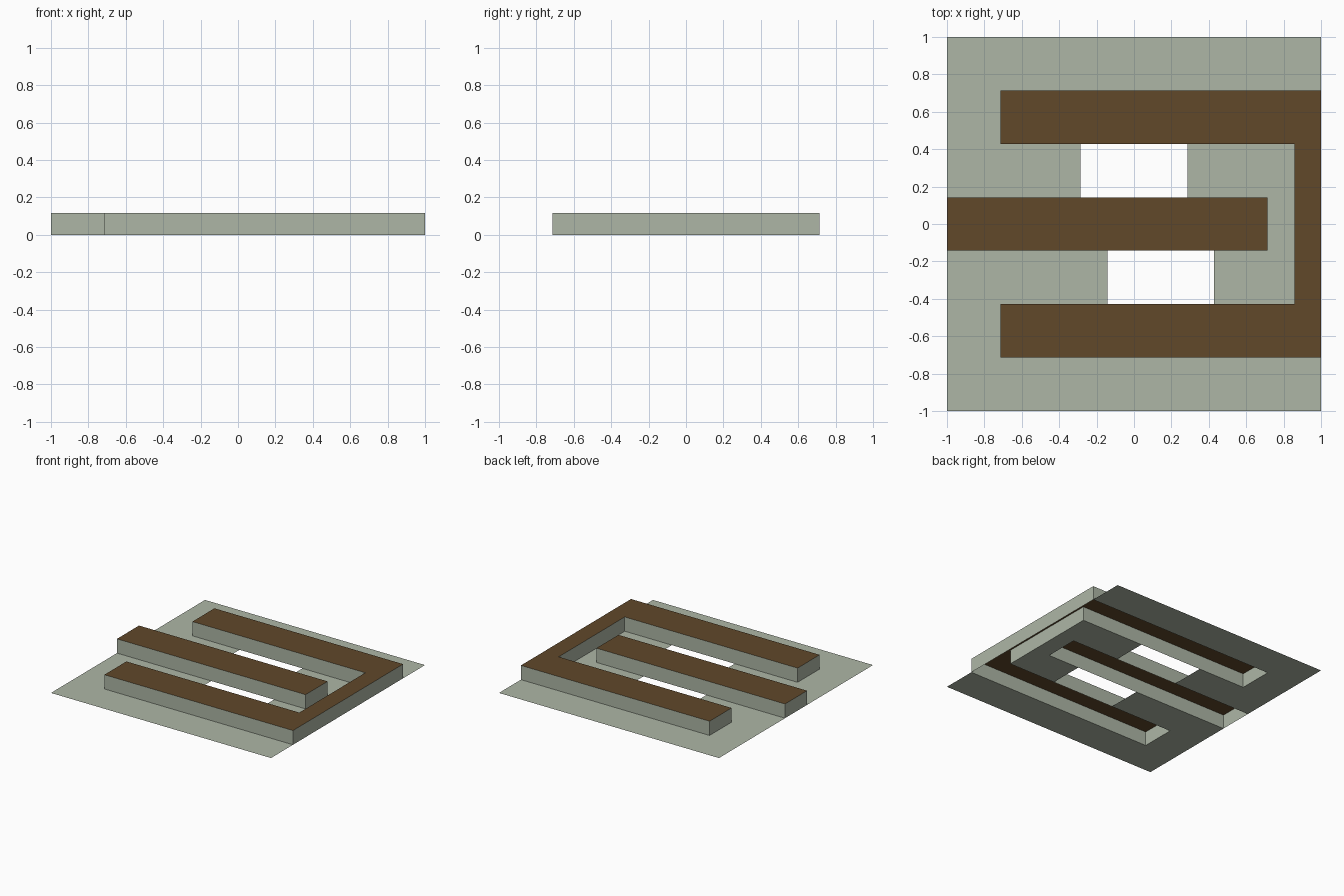
import bpy

if "Cube" in bpy.data.objects:
    bpy.data.objects.remove(bpy.data.objects["Cube"])

U = 1 / 7        # layout module
H = 0.117        # ridge height


def material(name, rgb):
    mat = bpy.data.materials.new(name)
    mat.diffuse_color = (*rgb, 1)
    mat.use_nodes = True
    mat.node_tree.nodes["Principled BSDF"].inputs["Base Color"].default_value = mat.diffuse_color
    return mat


green = material("pale_green", (0.42, 0.47, 0.38))
brown = material("brown", (0.119, 0.065, 0.023))


def build(name, faces, mat):
    """Flat-faced sheet object from a list of corner loops."""
    verts = [v for f in faces for v in f]
    index, start = [], 0
    for f in faces:
        index.append(range(start, start + len(f)))
        start += len(f)
    mesh = bpy.data.meshes.new(name)
    mesh.from_pydata(verts, [], index)
    mesh.materials.append(mat)
    obj = bpy.data.objects.new(name, mesh)
    bpy.context.collection.objects.link(obj)


def loop(points, z):
    return [(x * U, y * U, z) for x, y in points]


def ridge(name, outline):
    # Brown cap over an open-bottomed ring of walls
    build(name + "_top", [loop(outline, H)], brown)
    walls = []
    for a, b in zip(outline, outline[1:] + outline[:1]):
        walls.append(loop((a, b), 0) + loop((b, a), H))
    build(name + "_walls", walls, green)


# Ground sheet, left open under the ridges and at the two windows
strips = [(-7, -7, 7, -5), (-7, -5, -5, -3), (-7, -3, -1, -1), (3, -3, 6, -1),
          (5, -1, 6, 1), (-7, 1, -2, 3), (2, 1, 6, 3), (-7, 3, -5, 5),
          (-7, 5, 7, 7)]
build("ground_sheet",
      [loop([(a, b), (c, b), (c, d), (a, d)], 0) for a, b, c, d in strips], green)

# U-shaped ridge and the straight ridge between its arms
ridge("u_ridge", [(-5, -5), (7, -5), (7, 5), (-5, 5),
                  (-5, 3), (6, 3), (6, -3), (-5, -3)])
ridge("middle_ridge", [(-7, -1), (5, -1), (5, 1), (-7, 1)])
